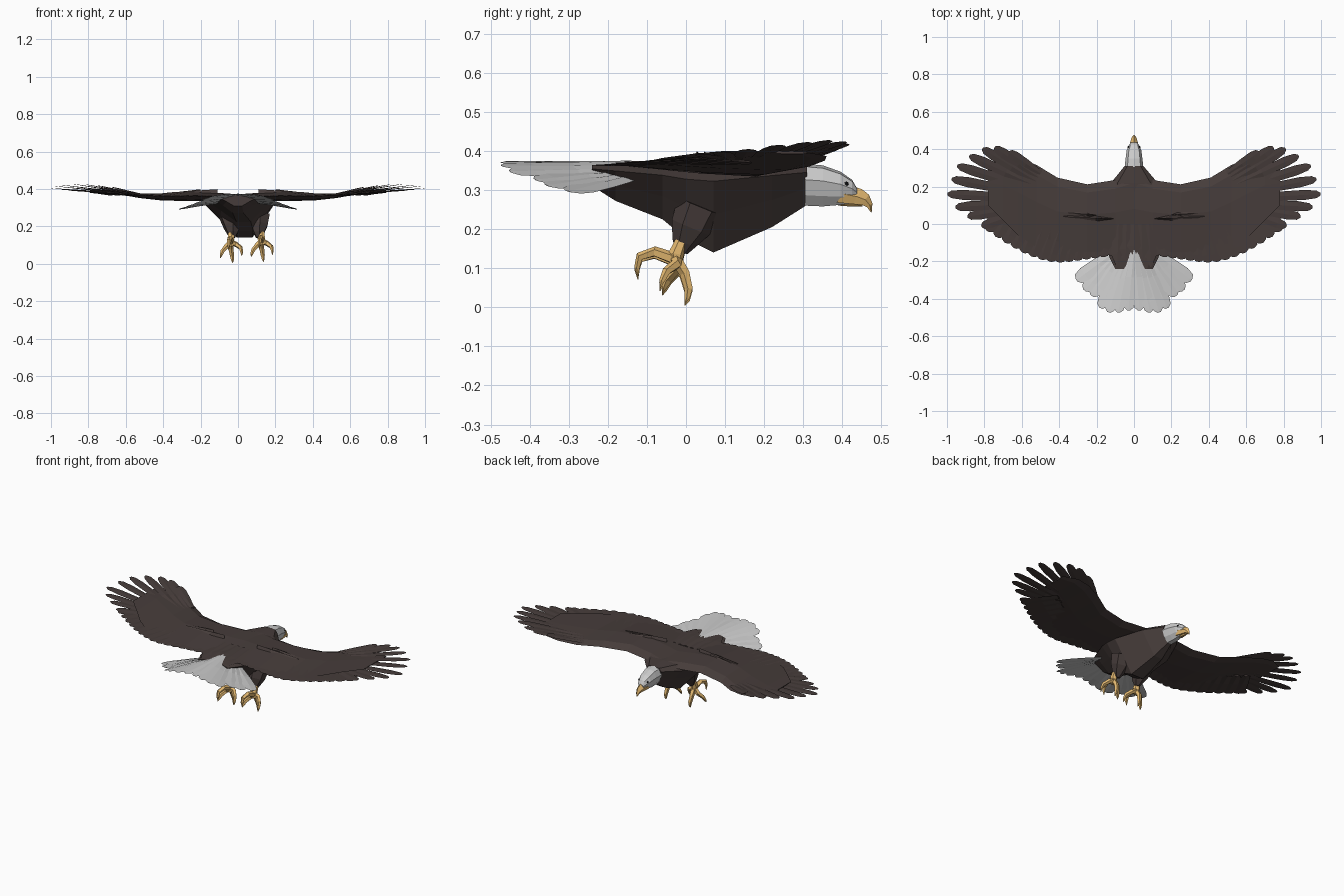
import bpy, bmesh, math
from mathutils import Vector


def material(name, rgb):
    m = bpy.data.materials.new(name)
    m.diffuse_color = (*rgb, 1)
    return m


BROWN = material("brown", (0.062, 0.046, 0.043))
WHITE = material("white", (0.6, 0.6, 0.6))
GOLD = material("gold", (0.8, 0.5, 0.17))
BLACK = material("black", (0.01, 0.01, 0.012))


def finish(name, bm, mat):
    bmesh.ops.remove_doubles(bm, verts=bm.verts, dist=1e-5)
    bmesh.ops.recalc_face_normals(bm, faces=bm.faces)
    me = bpy.data.meshes.new(name)
    bm.to_mesh(me)
    bm.free()
    me.materials.append(mat)
    ob = bpy.data.objects.new(name, me)
    bpy.context.collection.objects.link(ob)
    return ob


def loft(bm, rings):
    vs = [[bm.verts.new(p) for p in r] for r in rings]
    n = len(vs[0])
    for a, b in zip(vs, vs[1:]):
        for i in range(n):
            bm.faces.new((a[i], a[(i + 1) % n], b[(i + 1) % n], b[i]))
    bm.faces.new(vs[0][::-1])
    bm.faces.new(vs[-1])


def tube(bm, pts, radii, n=5):
    pts = [Vector(p) for p in pts]
    rings = []
    for i, p in enumerate(pts):
        d = (pts[min(i + 1, len(pts) - 1)] - pts[max(i - 1, 0)]).normalized()
        u = d.cross(Vector((1, 0.13, 0.07))).normalized()
        v = d.cross(u)
        rings.append([p + radii[i] * (u * math.cos(2 * math.pi * k / n) + v * math.sin(2 * math.pi * k / n))
                      for k in range(n)])
    loft(bm, rings)


BLADE = ((0, 0.6), (0.45, 0.9), (0.8, 1.0), (0.95, 0.75), (1, 0.25))
LEAF = ((0, 0.05), (0.35, 0.8), (0.6, 1.0), (1, 0.05))


def feather(bm, root, tip, w, thick=0.004, slope=0.0, shape=BLADE):
    # Flat blade with a raised quill, tilted sideways by slope (dz/dx)
    root, tip = Vector(root), Vector(tip)
    d = tip - root
    side = d.cross(Vector((0, 0, 1))).normalized()
    side.z = side.x * slope
    rings = []
    for t, f in shape:
        c = root + d * t
        h = Vector((0, 0, thick * (1.15 - t)))
        rings.append([c + side * w * f / 2, c + h, c - side * w * f / 2, c - h])
    loft(bm, rings)


HEAD = ((0, 1), (0.7, 0.93), (1, 0.62), (0.75, 0.25), (0.3, 0))
TORSO = ((0, 1), (0.7, 0.97), (1, 0.8), (0.62, 0.42), (0.22, 0))


def section(y, cx, w, top, bot, prof=TORSO):
    # Nine-sided body ring, its keel shifted sideways by cx
    ring = list(prof) + [(-a, b) for a, b in prof[:0:-1]]
    return [(a * w + cx * (1 - b), y, bot + (top - bot) * b) for a, b in ring]


# Body
bm = bmesh.new()
loft(bm, [section(*s) for s in (
    (0.31, 0, 0.05, 0.366, 0.262), (0.22, 0.01, 0.125, 0.37, 0.205), (0.07, 0.035, 0.19, 0.368, 0.14),
    (0.0, 0.04, 0.19, 0.366, 0.175), (-0.06, 0.03, 0.175, 0.366, 0.225), (-0.18, 0, 0.13, 0.368, 0.272),
    (-0.24, 0, 0.1, 0.365, 0.31))])
finish("body", bm, BROWN)

# Thighs
bm = bmesh.new()
for x, top in ((-0.03, -0.045), (0.112, 0.115)):
    tube(bm, [(top, 0.035, 0.26), (x, 0.012, 0.205), (x, -0.005, 0.165), (x, -0.012, 0.14)],
         [0.06, 0.052, 0.032, 0.016], 6)
finish("thighs", bm, BROWN)

# Head
bm = bmesh.new()
loft(bm, [section(*s, HEAD) for s in (
    (0.305, 0, 0.05, 0.367, 0.26), (0.35, 0, 0.045, 0.363, 0.258), (0.395, 0, 0.039, 0.347, 0.262),
    (0.425, 0, 0.026, 0.326, 0.266), (0.437, 0, 0.016, 0.305, 0.275))])
finish("head", bm, WHITE)

# Beak: hooked upper bill and lower bill
bm = bmesh.new()
loft(bm, [[(0, y1, z1), (w, (y1 + y2) / 2, (z1 + z2) / 2), (w * 0.8, y2, z2), (-w * 0.8, y2, z2),
           (-w, (y1 + y2) / 2, (z1 + z2) / 2)] for y1, z1, y2, z2, w in (
    (0.42, 0.312, 0.385, 0.268, 0.029), (0.45, 0.302, 0.425, 0.264, 0.02), (0.468, 0.288, 0.45, 0.262, 0.014),
    (0.477, 0.266, 0.463, 0.256, 0.008), (0.475, 0.243, 0.473, 0.243, 0.002))])
tube(bm, [(0, 0.39, 0.272), (0, 0.43, 0.266), (0, 0.452, 0.261)], [0.012, 0.009, 0.003])
finish("beak", bm, GOLD)

# Eyes
bm = bmesh.new()
for s in (-1, 1):
    r = bmesh.ops.create_icosphere(bm, subdivisions=1, radius=0.006)
    bmesh.ops.translate(bm, verts=r["verts"], vec=(s * 0.029, 0.411, 0.316))
finish("eyes", bm, BLACK)

# Wings: x, leading y, trailing y, middle z, half thickness
STATIONS = ((0.0, 0.27, -0.15, 0.358, 0.014), (0.1, 0.235, -0.15, 0.357, 0.022), (0.25, 0.212, -0.15, 0.361, 0.026),
            (0.41, 0.248, -0.155, 0.358, 0.019), (0.52, 0.315, -0.125, 0.364, 0.013), (0.62, 0.355, -0.06, 0.378, 0.01),
            (0.7, 0.36, 0.02, 0.389, 0.008), (0.78, 0.32, 0.1, 0.396, 0.004))
PRIMARIES = ((0.67, 0.385, 0.41), (0.745, 0.41, 0.418), (0.81, 0.403, 0.424), (0.88, 0.365, 0.427), (0.945, 0.312, 0.422),
             (0.975, 0.24, 0.415), (0.998, 0.16, 0.404), (0.955, 0.09, 0.398), (0.89, 0.04, 0.391), (0.815, -0.012, 0.385))
for s, label in ((-1, "left"), (1, "right")):
    bm = bmesh.new()
    rings = []
    for x, le, te, z, t in STATIONS:
        c = le - te
        rings.append([(s * x, le, z - t * 0.3), (s * x, le - 0.12 * c, z + t * 0.7), (s * x, le - 0.45 * c, z + t),
                      (s * x, te, z + 0.004), (s * x, le - 0.5 * c, z - t * 0.7), (s * x, le - 0.12 * c, z - t)])
    loft(bm, rings)
    finish(label + "_wing", bm, BROWN)

    # Flight feathers fan out at the wing tip, then run along the trailing edge
    bm = bmesh.new()
    for i, (x, y, z) in enumerate(PRIMARIES):
        k = i / 9
        feather(bm, (s * (0.5 + 0.08 * k), 0.27 - 0.2 * k, 0.366 + 0.001 * i), (s * x, y, z), 0.054, 0.005, s * 0.05)
    for i in range(15):
        k = i / 14
        x = 0.78 - 0.66 * k
        y = -0.04 - 0.165 * math.sin(min(1, k * 1.7) * math.pi / 2) + 0.035 * max(0, k - 0.6) / 0.4
        feather(bm, (s * (x - 0.1 + 0.08 * k), y + 0.2, 0.37 - 0.006 * k), (s * x, y, 0.382 - 0.02 * min(1, k * 2)),
                0.072, 0.005)
    finish(label + "_flight_feathers", bm, BROWN)

    # Shoulder covert ridges on the back
    bm = bmesh.new()
    for x0, x1, y in ((0.11, 0.38, 0.04), (0.2, 0.35, 0.06)):
        feather(bm, (s * x0, y - 0.012, 0.376), (s * x1, y, 0.378), 0.045, 0.02, 0, LEAF)
    finish(label + "_shoulder_coverts", bm, BROWN)

# Back feathers overlapping the tail
bm = bmesh.new()
for x, y in ((0, -0.17), (0.045, -0.19), (-0.045, -0.19), (0.09, -0.23), (-0.09, -0.23)):
    feather(bm, (x * 0.9, 0.0, 0.368), (x, y, 0.373 - abs(x) * 0.1), 0.075, 0.006, 0, ((0, 0.6), (0.7, 1), (1, 0.08)))
finish("back_feathers", bm, BROWN)

# Tail fan, drooping to the sides
bm = bmesh.new()
TAIL = ((0.03, -0.462, 0.373), (0.085, -0.473, 0.37), (0.135, -0.472, 0.362), (0.178, -0.45, 0.347),
        (0.225, -0.385, 0.326), (0.265, -0.355, 0.311), (0.308, -0.3, 0.296))
for s in (-1, 1):
    for i, (x, y, z) in enumerate(TAIL):
        feather(bm, (s * 0.015 * i, -0.14, 0.368 - 0.006 * i), (s * x, y, z), 0.066 + 0.002 * i, 0.006,
                -s * min(0.4, 0.02 + 0.12 * i))
finish("tail", bm, WHITE)

# Feet: shank and four curled talons each
TOES = (((-0.025, 0.0, -0.025), (-0.045, -0.02, -0.05), (-0.056, -0.035, -0.085)),
        ((0.0, 0.022, -0.035), (0.006, 0.032, -0.075), (0.01, 0.022, -0.112)),
        ((0.028, 0.0, -0.012), (0.052, -0.025, -0.03), (0.058, -0.042, -0.075)),
        ((-0.004, -0.055, 0.02), (-0.01, -0.093, 0.008), (-0.012, -0.098, -0.045)))
for name, x, z in (("left_foot", -0.038, 0.116), ("right_foot", 0.126, 0.122)):
    bm = bmesh.new()
    hub = Vector((x, -0.025, z))
    tube(bm, [(x, -0.012, 0.168), hub + Vector((0, 0, 0.015)), hub - Vector((0, 0, 0.022))], [0.016, 0.02, 0.014], 6)
    for toe in TOES:
        a, b, c = (hub + Vector(p) for p in toe)
        tube(bm, [hub, a, b, b.lerp(c, 0.5) + (b - a) * 0.12, c], [0.016, 0.014, 0.0115, 0.0075, 0.001])
    finish(name, bm, GOLD)
